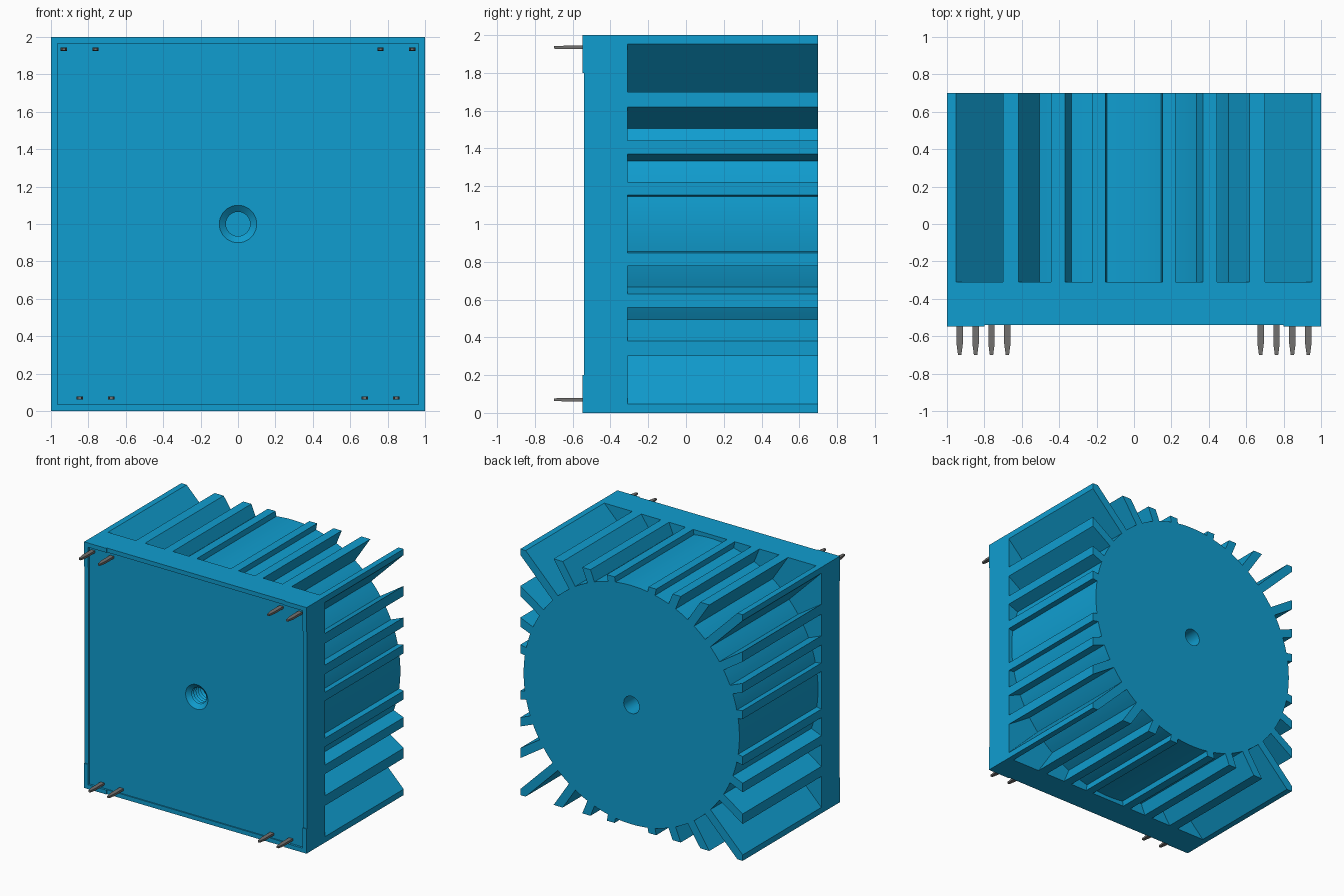
import bpy, bmesh, math

cube = bpy.data.objects.get("Cube")
if cube:
    bpy.data.objects.remove(cube, do_unlink=True)


def material(name, rgb):
    m = bpy.data.materials.new(name)
    m.use_nodes = True
    m.diffuse_color = (*rgb, 1)
    m.node_tree.nodes["Principled BSDF"].inputs["Base Color"].default_value = (*rgb, 1)
    return m


BLUE = material("blue anodised metal", (0.005, 0.34, 0.63))
GREY = material("grey pin metal", (0.17, 0.165, 0.16))
CZ = 1.0                    # height of the centre axis


def loft(name, rings, mat):
    """Join matching x-z outlines, each given as (points, y), and cap the ends."""
    bm = bmesh.new()
    loops = [[bm.verts.new((x, y, z)) for x, z in pts] for pts, y in rings]
    for a, b in zip(loops, loops[1:]):
        for i in range(len(a)):
            j = (i + 1) % len(a)
            bm.faces.new((a[i], a[j], b[j], b[i]))
    bm.faces.new(loops[0])
    bm.faces.new(loops[-1])
    bmesh.ops.recalc_face_normals(bm, faces=bm.faces)
    me = bpy.data.meshes.new(name)
    bm.to_mesh(me)
    bm.free()
    me.materials.append(mat)
    ob = bpy.data.objects.new(name, me)
    bpy.context.collection.objects.link(ob)
    return ob


def rect(cx, cz, w, h):
    return [(cx - w / 2, cz - h / 2), (cx + w / 2, cz - h / 2),
            (cx + w / 2, cz + h / 2), (cx - w / 2, cz + h / 2)]


def circle(r, n=48):
    return [(r * math.cos(2 * math.pi * i / n), CZ + r * math.sin(2 * math.pi * i / n))
            for i in range(n)]


def activate(ob):
    bpy.ops.object.select_all(action='DESELECT')
    ob.select_set(True)
    bpy.context.view_layer.objects.active = ob


def cut(ob, cutter):
    cutter.hide_render = True
    mod = ob.modifiers.new("cut", 'BOOLEAN')
    mod.operation = 'DIFFERENCE'
    mod.solver = 'EXACT'
    mod.object = cutter
    activate(ob)
    bpy.ops.object.modifier_apply(modifier=mod.name)
    bpy.data.objects.remove(cutter, do_unlink=True)


def smooth(ob):
    activate(ob)
    bpy.ops.object.shade_smooth_by_angle(angle=math.radians(30))


# Square base plate with a shallow front recess and a threaded hole
FRONT, PANEL, STEP, BACK = -0.54, -0.53, -0.31, 0.70
base = loft("base_plate", [(rect(0, CZ, 2, 2), FRONT), (rect(0, CZ, 2, 2), STEP)], BLUE)
cut(base, loft("recess_cutter", [(rect(0, CZ, 1.93, 1.93), -0.6),
                                 (rect(0, CZ, 1.93, 1.93), PANEL)], BLUE))
thread = [(0.10, -0.56), (0.10, PANEL), (0.065, PANEL + 0.03)]
for i in range(5):
    y = PANEL + 0.03 + i * 0.028
    thread += [(0.078, y + 0.014), (0.065, y + 0.028)]
cut(base, loft("thread_cutter", [(circle(r), y) for r, y in thread], BLUE))
smooth(base)

# Finned core: one outline of radial fins trimmed to the square, joined by arcs
R, HALF = 0.97, 0.034
ROOT = math.sqrt(R * R - HALF * HALF)
SPREAD = math.asin(HALF / R)


def fin(a):
    """Fin outline on the right-hand (+x) side, at angle a from the x axis."""
    c, s = math.cos(a), math.sin(a)
    lo = (ROOT * c + HALF * s, ROOT * s - HALF * c)
    hi = (ROOT * c - HALF * s, ROOT * s + HALF * c)
    if a > math.radians(44):                      # corner fin
        e = 1 - HALF * math.sqrt(2)
        return [lo, (1, e), (1, 1), (e, 1), hi]
    def end(p):                                   # run along the fin to x = 1
        return (1, p[1] + (1 - p[0]) * s / c)
    return [lo, end(lo), end(hi), hi]


angles = [math.radians(d) for d in (-33.4, -22.1, -10.6, 10.6, 22.1, 33.4, 45)]
outline = []
for quarter in range(4):
    turn = quarter * math.pi / 2
    ct, st = round(math.cos(turn)), round(math.sin(turn))
    for k, a in enumerate(angles):
        outline += [(x * ct - z * st, CZ + x * st + z * ct) for x, z in fin(a)]
        nxt = angles[k + 1] if k < 6 else angles[0] + math.pi / 2
        t0, t1 = a + SPREAD, nxt - SPREAD
        n = max(2, round((t1 - t0) / math.radians(2)))
        for i in range(1, n):
            t = turn + t0 + (t1 - t0) * i / n
            outline.append((R * math.cos(t), CZ + R * math.sin(t)))
core = loft("finned_core", [(outline, STEP), (outline, BACK)], BLUE)
cut(core, loft("back_hole_cutter", [(circle(0.07), BACK - 0.2), (circle(0.07), BACK + 0.05)], BLUE))
smooth(core)

# Raised corner feet and contact pins on the front
foot = [(1, 1), (0.8, 1), (0.8, 0.965), (0.965, 0.965), (0.965, 0.8), (1, 0.8)]
for sx, side in ((-1, "right"), (1, "left")):
    for sz, level in ((-1, "lower"), (1, "upper")):
        pts = [(sx * x, CZ + sz * z) for x, z in foot]
        loft(f"corner_foot_{level}_{side}", [(pts, -0.548), (pts, FRONT)], BLUE)
        z = 1.935 if sz > 0 else 0.07
        for n, x in enumerate((0.762, 0.932) if sz > 0 else (0.677, 0.847)):
            loft(f"pin_{level}_{side}_{n + 1}",
                 [(rect(sx * x, z, 0.034, 0.018), PANEL + 0.02),
                  (rect(sx * x, z, 0.034, 0.018), -0.64),
                  (rect(sx * x, z, 0.018, 0.014), -0.70)], GREY)
